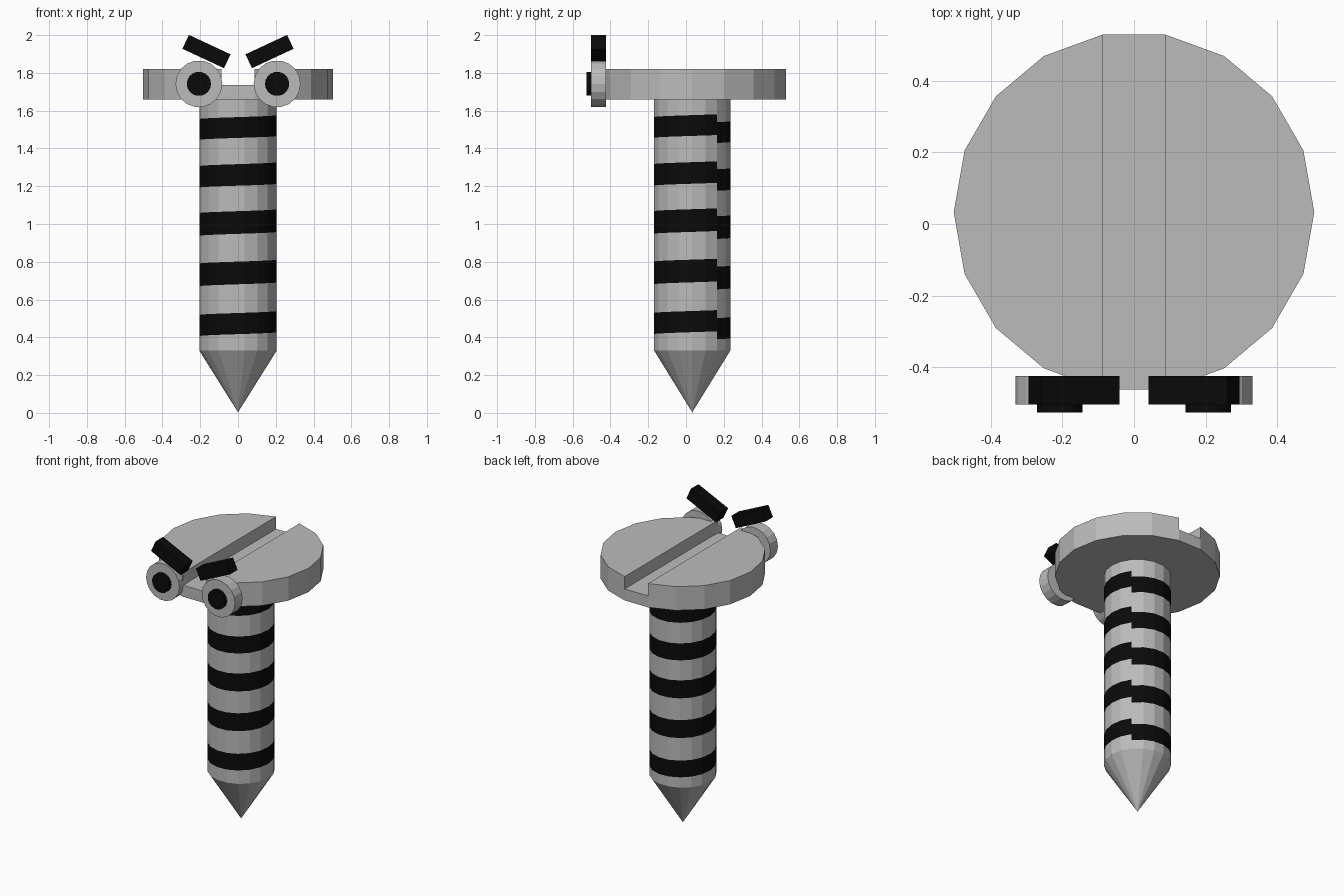
import bpy, bmesh, math
from mathutils import Matrix

if "Cube" in bpy.data.objects:
    bpy.data.objects.remove(bpy.data.objects["Cube"])

SIDES = 18
CY = 0.033          # axis of the screw in y


def material(name, rgb):
    m = bpy.data.materials.new(name)
    m.diffuse_color = (*rgb, 1)
    m.use_nodes = True
    m.node_tree.nodes["Principled BSDF"].inputs["Base Color"].default_value = m.diffuse_color
    return m


steel = material("steel grey", (0.5, 0.5, 0.5))
black = material("black", (0.003, 0.003, 0.003))


def finish(name, bm, mats):
    bmesh.ops.recalc_face_normals(bm, faces=bm.faces)
    me = bpy.data.meshes.new(name)
    bm.to_mesh(me)
    bm.free()
    for m in mats:
        me.materials.append(m)
    ob = bpy.data.objects.new(name, me)
    bpy.context.collection.objects.link(ob)
    return ob


def disc(name, radius, depth, matrix, mat):
    bm = bmesh.new()
    bmesh.ops.create_cone(bm, cap_ends=True, segments=SIDES, radius1=radius,
                          radius2=radius, depth=depth)
    # put a corner exactly on +x
    bm.verts.ensure_lookup_table()
    a = math.atan2(bm.verts[0].co.y, bm.verts[0].co.x)
    bmesh.ops.rotate(bm, verts=bm.verts, matrix=Matrix.Rotation(-a, 3, 'Z'))
    bm.transform(matrix)
    return finish(name, bm, [mat])


def box(name, size, matrix, mat):
    bm = bmesh.new()
    bmesh.ops.create_cube(bm, size=1)
    bm.transform(matrix @ Matrix.Diagonal((*size, 1)))
    return finish(name, bm, [mat])


# Screw head with a driver slot cut through it
head = disc("screw_head", 0.503, 0.16, Matrix.Translation((0, CY, 1.74)), steel)
cutter = box("slot_cutter", (0.173, 1.4, 0.2), Matrix.Translation((0, CY, 1.837)), steel)
cutter.hide_render = True
mod = head.modifiers.new("slot", 'BOOLEAN')
mod.operation = 'DIFFERENCE'
mod.solver = 'EXACT'
mod.object = cutter
bpy.context.view_layer.objects.active = head
bpy.ops.object.modifier_apply(modifier=mod.name)
bpy.data.objects.remove(cutter)

# Shaft with gently climbing black thread bands; the bands step at a seam
R, Z0, Z1 = 0.205, 0.33, 1.665
bands = [(0.47, 0.056), (0.738, 0.06), (1.005, 0.06), (1.257, 0.057), (1.508, 0.055)]
bm = bmesh.new()
tip = bm.verts.new((0, CY, 0.003))
columns = []
for i in range(SIDES + 1):
    t = i / SIDES
    a = math.radians(40) + t * math.tau
    climb = -0.024 + 0.042 * t
    zs = [Z0] + [c + s * h + climb for c, h in bands for s in (-1, 1)] + [Z1]
    columns.append([bm.verts.new((R * math.cos(a), CY + R * math.sin(a), z)) for z in zs])
for left, right in zip(columns, columns[1:]):
    bm.faces.new((tip, right[0], left[0]))
    for k in range(len(left) - 1):
        f = bm.faces.new((left[k], right[k], right[k + 1], left[k + 1]))
        f.material_index = k % 2        # odd rows are the bands
finish("threaded_shaft", bm, [steel, black])

# Eyes, pupils and slanted brows on the front rim
face_front = Matrix.Rotation(math.pi / 2, 4, 'X')
for side, s in (("left", -1), ("right", 1)):
    disc(side + "_eye", 0.124, 0.08,
         Matrix.Translation((s * 0.207, -0.464, 1.742)) @ face_front, steel)
    disc(side + "_pupil", 0.064, 0.03,
         Matrix.Translation((s * 0.207, -0.511, 1.742)) @ face_front, black)
    box(side + "_brow", (0.243, 0.08, 0.081),
        Matrix.Translation((s * 0.167, -0.464, 1.913))
        @ Matrix.Rotation(-s * math.radians(25), 4, 'Y'), black)
